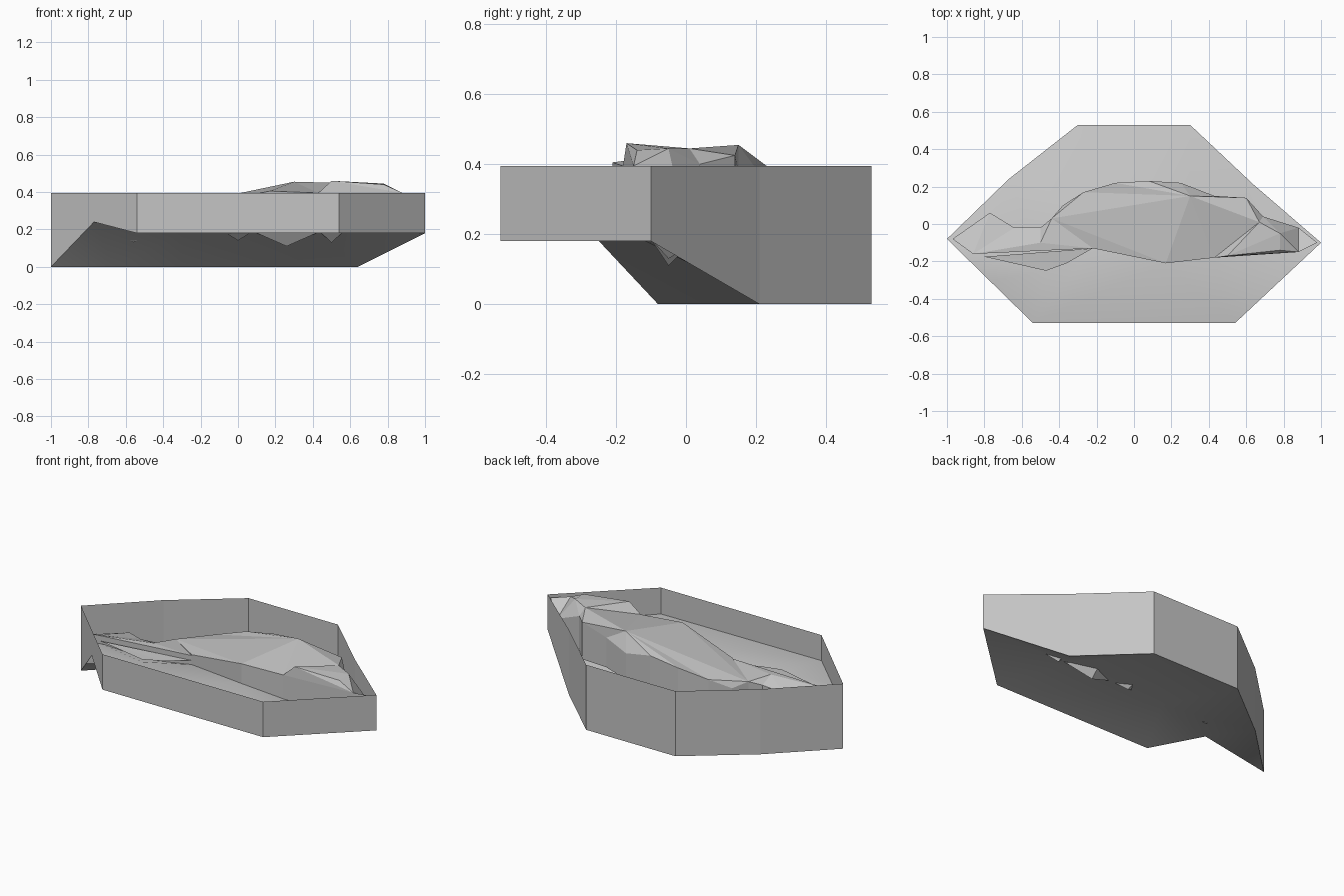
import bpy
import bmesh
from mathutils import Vector
from mathutils.geometry import delaunay_2d_cdt

cube = bpy.data.objects.get("Cube")
if cube:
    bpy.data.objects.remove(cube, do_unlink=True)

stone = bpy.data.materials.new("stone_grey")
stone.use_nodes = True
GREY = (0.56, 0.56, 0.56, 1)
stone.diffuse_color = GREY
stone.node_tree.nodes["Principled BSDF"].inputs["Base Color"].default_value = GREY


def finish(bm, name, smooth=False):
    for f in bm.faces:
        f.smooth = smooth
    mesh = bpy.data.meshes.new(name)
    bm.to_mesh(mesh)
    bm.free()
    mesh.materials.append(stone)
    obj = bpy.data.objects.new(name, mesh)
    bpy.context.collection.objects.link(obj)


def sheet(name, outline, inner=(), skirt=None, ridges=(), down=False, smooth=False):
    """Triangulated sheet inside an outline, with an optional skirt down to a height."""
    points = list(outline) + list(inner)
    n = len(outline)
    flat = [Vector(p[:2]) for p in points]
    edges = [(i, (i + 1) % n) for i in range(n)] + list(ridges)
    verts, _, faces, origin, _, _ = delaunay_2d_cdt(flat, edges, [], 1, 1e-5)
    bm = bmesh.new()
    made = [bm.verts.new((v.x, v.y, points[o[0]][2])) for v, o in zip(verts, origin)]
    for f in faces:
        bm.faces.new([made[i] for i in f])
    bm.normal_update()
    wrong = [f for f in bm.faces if (f.normal.z < 0) != down]
    bmesh.ops.reverse_faces(bm, faces=wrong)
    if skirt is not None:
        rim = [e for e in bm.edges if e.is_boundary]
        ext = bmesh.ops.extrude_edge_only(bm, edges=rim)
        for g in ext["geom"]:
            if isinstance(g, bmesh.types.BMVert):
                g.co.z = skirt
        bmesh.ops.recalc_face_normals(bm, faces=bm.faces)
    finish(bm, name, smooth)


# Outer wall: plan position and lower edge height at each corner
TOP = 0.395
corners = [(-1, -0.08, 0), (-0.77, -0.305, 0.24), (-0.54, -0.53, 0.18),
           (0.54, -0.53, 0.18), (1, -0.1, 0.18), (0.64, 0.21, 0),
           (0.3, 0.53, 0), (-0.3, 0.53, 0), (-0.67, 0.24, 0)]
bm = bmesh.new()
low = [bm.verts.new(c) for c in corners]
high = [bm.verts.new((c[0], c[1], TOP)) for c in corners]
for i in range(len(corners)):
    j = (i + 1) % len(corners)
    bm.faces.new((low[i], low[j], high[j], high[i]))
finish(bm, "outer_wall")

# Underside: closes the lower edge, hollowed upwards in the middle
sheet("underside", corners, [(-0.3, -0.12, 0.182), (0.4, -0.1, 0.185)],
      down=True, smooth=True)

# Shards hanging under the middle: centre x, half width, tip height
for x, half, tip in [(-0.56, 0.09, 0.13), (0, 0.07, 0.14),
                     (0.26, 0.17, 0.11), (0.5, 0.06, 0.13)]:
    sheet("hanging_shard", [(x - half, -0.1, 0.185), (x + half, -0.1, 0.185),
                            (x, 0, 0.16)], [(x, -0.05, tip)], down=True)

# Floor: gently rising from the front, then dropping to the back
floor_z = [0.2, 0.245, 0.24, 0.235, 0.22, 0.08, 0.05, 0.05, 0.09]
floor_edge = [(c[0], c[1], z) for c, z in zip(corners, floor_z)]
sheet("floor", floor_edge,
      [(-0.79, -0.17, 0.25), (-0.47, -0.25, 0.26), (-0.22, -0.13, 0.265),
       (0.17, -0.21, 0.285), (0.43, -0.18, 0.25), (-0.2, 0.1, 0.2),
       (0.3, 0.12, 0.2)], smooth=True)

# Main ridge
ridge_edge = [(-0.44, 0.03, 0.3), (-0.22, -0.13, 0.325), (0.17, -0.21, 0.405),
              (0.43, -0.18, 0.395), (0.88, -0.15, 0.395), (0.98, -0.1, 0.38),
              (0.88, -0.02, 0.31), (0.69, 0.04, 0.4), (0.6, 0.14, 0.425),
              (0.43, 0.15, 0.38), (0.25, 0.22, 0.36), (0.08, 0.23, 0.395),
              (-0.1, 0.22, 0.365), (-0.27, 0.17, 0.32), (-0.38, 0.1, 0.27)]
ridge_top = [(0.3, 0.15, 0.455), (0.67, 0.01, 0.445), (0.78, -0.05, 0.445),
             (0.5, -0.17, 0.46), (0.78, -0.14, 0.44)]
sheet("main_ridge", ridge_edge, ridge_top, 0.2,
      [(0, 15), (0, 2), (15, 2), (15, 3), (15, 16), (16, 3), (16, 18),
       (17, 18), (17, 19), (18, 19), (15, 12), (15, 13), (15, 8), (16, 17)])

# Low spur running to the pointed end
spur_edge = [(-0.86, -0.16, 0.29), (-0.22, -0.13, 0.32), (-0.44, 0.03, 0.3),
             (-0.5, -0.02, 0.275), (-0.64, -0.02, 0.265)]
sheet("low_spur", spur_edge, [(-0.5, -0.1, 0.31)], 0.2, [(0, 5), (5, 1), (5, 4)])

# Small slab beside the spur
slab_edge = [(-0.97, -0.08, 0.23), (-0.86, -0.16, 0.285), (-0.64, -0.02, 0.265),
             (-0.77, 0.06, 0.24)]
sheet("end_slab", slab_edge, (), 0.17)

# Thin plate in front of the spur
plate_edge = [(-0.8, -0.175, 0.27), (-0.47, -0.25, 0.275),
              (-0.36, -0.21, 0.28), (-0.22, -0.13, 0.29)]
sheet("front_plate", plate_edge)
